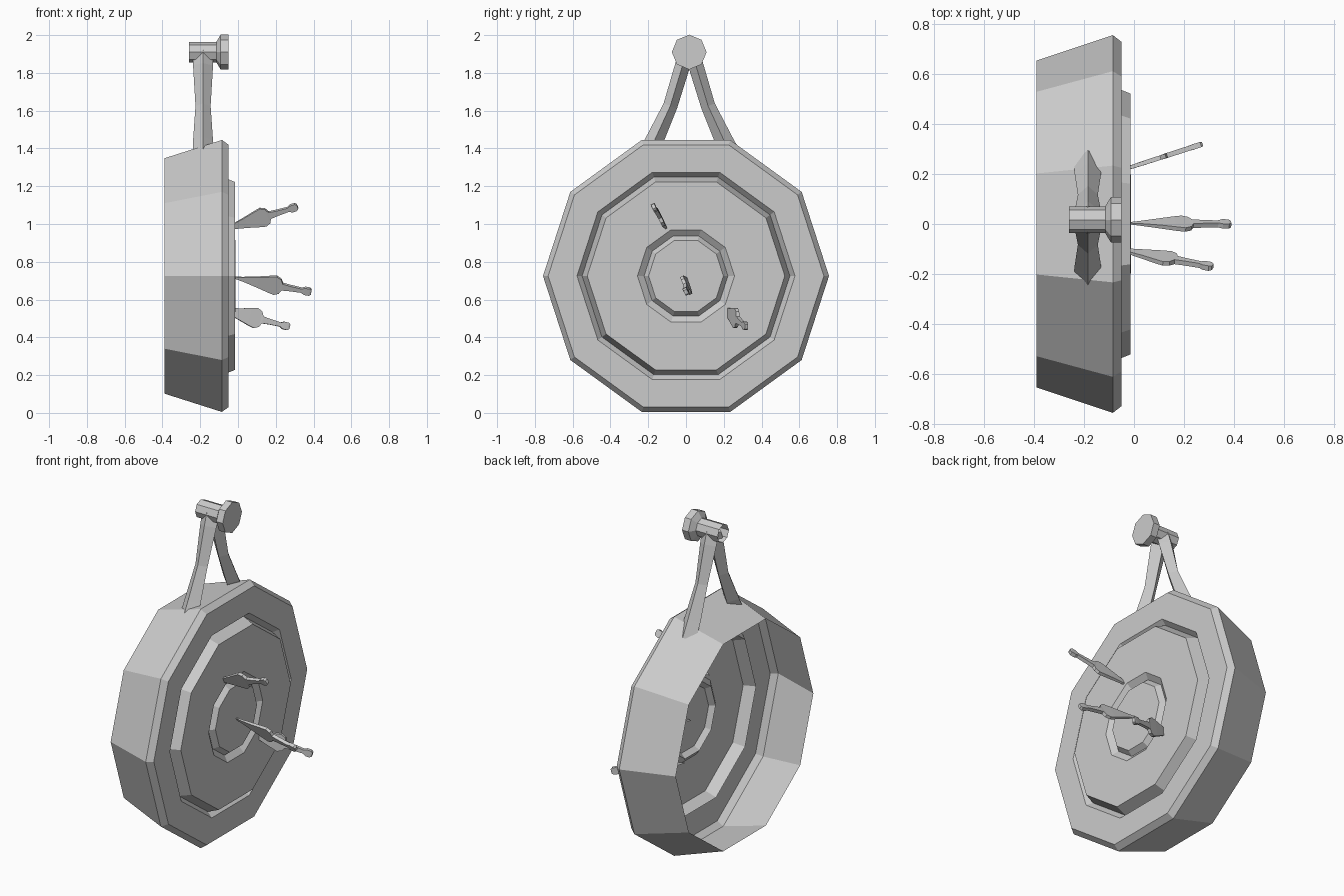
import bpy, bmesh, math
from mathutils import Vector

if "Cube" in bpy.data.objects:
    bpy.data.objects.remove(bpy.data.objects["Cube"])


def loft(name, rings, cap_start=True, cap_end=True, origin=(0, 0, 0)):
    """Skin a list of equal-length point rings into one flat-shaded object."""
    bm = bmesh.new()
    loops = [[bm.verts.new(p) for p in ring] for ring in rings]
    n = len(loops[0])
    for a, b in zip(loops, loops[1:]):
        for i in range(n):
            j = (i + 1) % n
            bm.faces.new((a[i], a[j], b[j], b[i]))
    if cap_start:
        bm.faces.new(loops[0][::-1])
    if cap_end:
        bm.faces.new(loops[-1])
    bmesh.ops.recalc_face_normals(bm, faces=bm.faces[:])
    mesh = bpy.data.meshes.new(name)
    bm.to_mesh(mesh)
    bm.free()
    ob = bpy.data.objects.new(name, mesh)
    ob.location = origin
    bpy.context.collection.objects.link(ob)
    return ob


def turned(name, profile, sides, origin, **caps):
    """Revolve (x, radius) pairs around the x axis."""
    rings = [[(x, r * math.cos(2 * math.pi * i / sides), r * math.sin(2 * math.pi * i / sides))
              for i in range(sides)] for x, r in profile]
    return loft(name, rings, origin=origin, **caps)


# Board: open-backed ten-sided shell with two V grooves on its face
turned("target_board", [
    (-0.39, 0.655), (-0.085, 0.757), (-0.05, 0.73),
    (-0.05, 0.577), (-0.082, 0.55), (-0.015, 0.523),
    (-0.015, 0.257), (-0.042, 0.222), (-0.012, 0.198)],
    10, (0, 0, 0.725), cap_start=False)

# Peg the board hangs from
HANG_Y = 0.017
turned("hanging_peg", [(-0.26, 0.054), (-0.115, 0.054), (-0.092, 0.092), (-0.05, 0.092)],
       8, (0, HANG_Y, 1.91), cap_start=False)

# Hanger legs: diamond-section straps, mirrored to both sides
path = [Vector((0, y, z)) for y, z in
        [(0.012, 1.91), (0.035, 1.84), (0.10, 1.625), (0.185, 1.44), (0.235, 1.345)]]
sizes = [(0.055, 0.04), (0.053, 0.04), (0.04, 0.038), (0.053, 0.048), (0.055, 0.05)]
rings = []
for i, (p, (wx, wo)) in enumerate(zip(path, sizes)):
    t = (path[min(i + 1, len(path) - 1)] - path[max(i - 1, 0)]).normalized()
    out = Vector((0, -t.z, t.y)) * wo
    side = Vector((wx, 0, 0))
    rings.append([p + out, p + side, p - out, p - side])
legs = loft("hanger_legs", rings, origin=(-0.185, HANG_Y, 0))
mirror = legs.modifiers.new("both_sides", 'MIRROR')
mirror.use_axis = (False, True, False)
mirror.use_mirror_merge = False

# Throwing knives: distance from tip, half width, half thickness
KNIFE = [(0, 0.002, 0.002), (0.06, 0.012, 0.005), (0.14, 0.030, 0.008), (0.20, 0.046, 0.009),
         (0.235, 0.054, 0.009), (0.26, 0.042, 0.009), (0.272, 0.019, 0.010), (0.31, 0.015, 0.010),
         (0.375, 0.011, 0.010), (0.393, 0.020, 0.011), (0.418, 0.020, 0.011), (0.428, 0.012, 0.009)]


def knife(name, entry, end, width_hint):
    end = Vector(end)
    axis = (end - Vector(entry)).normalized()
    w = Vector(width_hint)
    w = (w - axis * w.dot(axis)).normalized()
    t = axis.cross(w)
    tip = end - axis * KNIFE[-1][0]
    loft(name, [[tip + axis * s + w * hw * a + t * ht * b
                 for a, b in ((1, 1), (-1, 1), (-1, -1), (1, -1))] for s, hw, ht in KNIFE])


knife("knife_upper", (-0.015, -0.11, 0.99), (0.315, -0.172, 1.093), (0, -0.42, 0.9))
knife("knife_centre", (-0.012, 0.003, 0.715), (0.388, 0.0, 0.64), (0, -0.45, 0.9))
knife("knife_lower", (-0.015, 0.227, 0.53), (0.272, 0.32, 0.455), (0, 0, 1))
